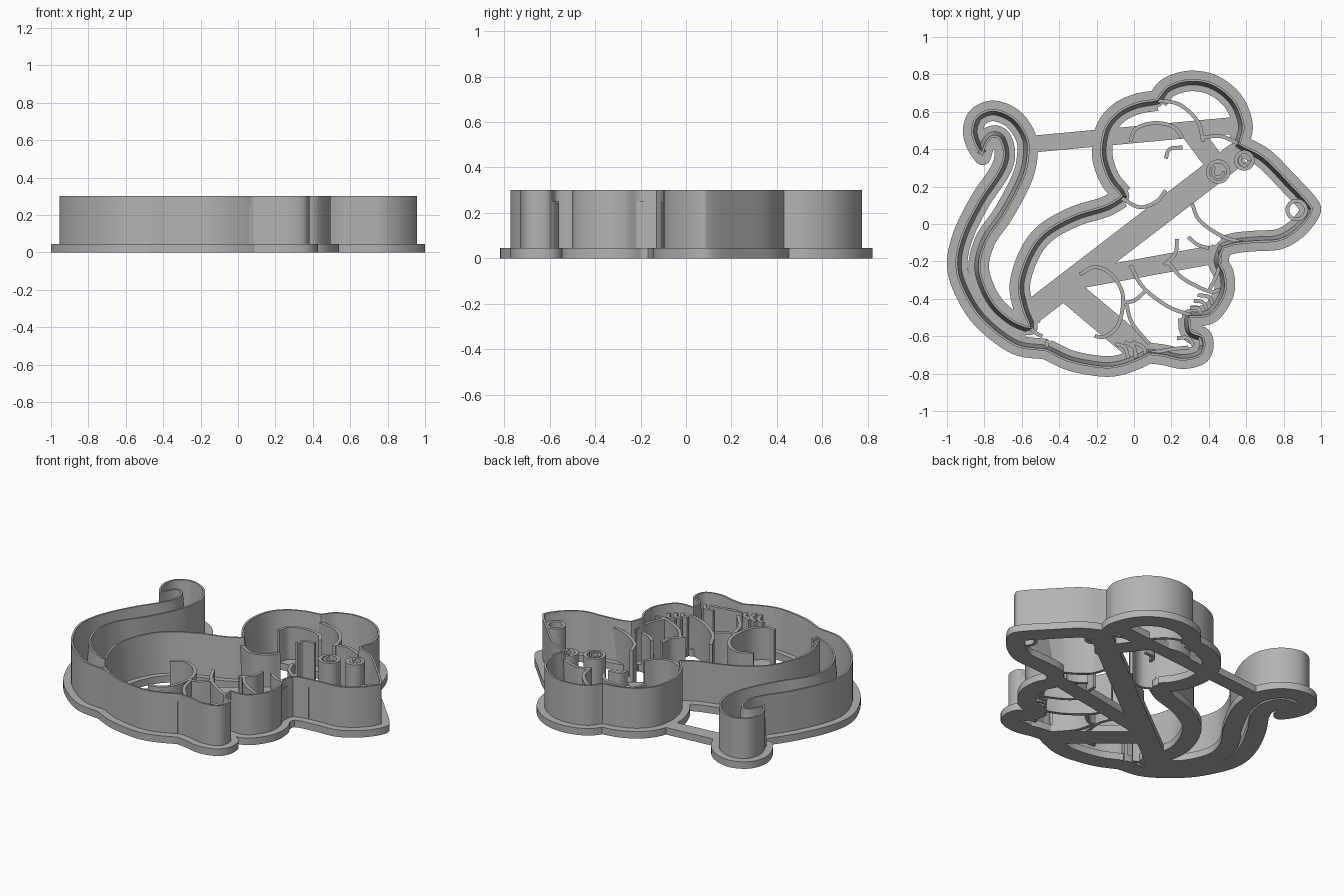
import bpy
import bmesh
import math
from mathutils import Vector

cube = bpy.data.objects.get("Cube")
if cube:
    bpy.data.objects.remove(cube)

RIM, DETAIL, BASE = 0.3, 0.25, 0.045   # heights of the wall, the inner lines and the flange

grey = bpy.data.materials.new("plain grey")
grey.use_nodes = True
grey.diffuse_color = (0.45, 0.45, 0.45, 1)
grey.node_tree.nodes["Principled BSDF"].inputs["Base Color"].default_value = grey.diffuse_color


def smooth_path(points, steps=6):
    """Catmull-Rom path through points given in hundredths of a unit."""
    p = [Vector(q) / 100 for q in points]
    p = [2 * p[0] - p[1]] + p + [2 * p[-1] - p[-2]]
    path = []
    for a, b, c, d in zip(p, p[1:], p[2:], p[3:]):
        for i in range(steps):
            t = i / steps
            path.append(b + ((c - a) * t + (2 * a - 5 * b + 4 * c - d) * t * t
                             + (3 * b - a - 3 * c + d) * t ** 3) / 2)
    return path + [p[-2]]


def sweep(bm, path, section, closed=False):
    """Sweep a section of (offset to the right, height) along a flat path."""
    n = len(path)
    rings = []
    for i, point in enumerate(path):
        before = path[i - 1] if closed or i else path[0]
        after = path[(i + 1) % n] if closed or i < n - 1 else path[-1]
        t = after - before
        if closed:
            t = (point - before).normalized() + (after - point).normalized()
        t.normalize()
        right = Vector((t.y, -t.x))
        rings.append([bm.verts.new((*(point + right * o), z)) for o, z in section])
    for i in range(n if closed else n - 1):
        a, b = rings[i], rings[(i + 1) % n]
        for j in range(len(section)):
            k = (j + 1) % len(section)
            bm.faces.new((a[j], a[k], b[k], b[j]))
    if not closed:
        bm.faces.new(rings[0])
        bm.faces.new(rings[-1][::-1])


def strip(left, right, height):
    return [(-left, 0), (right, 0), (right, height), (-left, height)]


def disc(bm, centre, radius, height):
    new = bmesh.ops.create_cone(bm, cap_ends=True, segments=24, radius1=radius,
                                radius2=radius, depth=height)
    bmesh.ops.translate(bm, verts=new["verts"], vec=(*centre, height / 2))


def finish(bm, name):
    bmesh.ops.recalc_face_normals(bm, faces=bm.faces)
    mesh = bpy.data.meshes.new(name)
    bm.to_mesh(mesh)
    bm.free()
    mesh.materials.append(grey)
    obj = bpy.data.objects.new(name, mesh)
    bpy.context.collection.objects.link(obj)
    bpy.ops.object.select_all(action="DESELECT")
    obj.select_set(True)
    bpy.context.view_layer.objects.active = obj
    bpy.ops.object.shade_smooth_by_angle(angle=math.radians(35))


def line_work(name, strokes):
    bm = bmesh.new()
    for points in strokes:
        sweep(bm, smooth_path(points), strip(0.01, 0.01, DETAIL))
    finish(bm, name)


# Outline, clockwise, split at its corners
tail_back = [(-47, -68), (-64, -65), (-82, -51), (-92, -35), (-95.5, -21), (-92, -5), (-83, 13),
             (-73, 28), (-70, 37), (-72, 45), (-76, 46), (-79, 42), (-81, 36)]
tail_curl = [(-81, 36), (-85, 42), (-87, 50), (-84, 58), (-75, 61.5), (-64, 57), (-57, 47),
             (-56, 37), (-59, 24), (-69, 5), (-78, -8), (-82, -21), (-80, -32), (-74, -43),
             (-65, -51), (-56, -55)]
back = [(-56, -55), (-60, -45), (-62, -32), (-57, -16), (-48, -4), (-32, 5), (-16, 10), (-7, 15)]
head = [(-7, 15), (-14, 24), (-18, 37), (-16, 51), (-9, 60), (1, 65), (12, 67)]
ear = [(12, 67), (18, 74), (30, 77.5), (43, 75), (54, 66), (59, 53), (57, 43)]
snout = [(57, 43), (70, 36), (83, 23), (94, 11), (95, 6), (88, -3), (78, -9), (66, -10),
         (55, -11), (48, -13)]
arm = [(48, -13), (46, -20), (49, -27), (49, -37), (43, -47), (37, -50), (30, -50)]
far_foot = [(30, -50), (31, -57), (37, -60), (38, -66), (35, -71), (26, -73), (16, -71), (8, -70)]
belly = [(8, -70), (2, -73), (-8, -76.5), (-18, -77), (-34, -74), (-47, -68)]
parts = [tail_back, tail_curl, back, head, ear, snout, arm, far_foot, belly]

# Tall cutting wall, upright outside and tapering inside
bm = bmesh.new()
loop = [p for part in parts for p in smooth_path(part)[:-1]]
sweep(bm, loop, [(0, 0), (0.035, 0), (0.012, RIM), (0, RIM)], closed=True)
finish(bm, "outer_wall")

# Low flange along both sides of the wall
bm = bmesh.new()
for part in parts:
    sweep(bm, smooth_path(part), strip(0.045, 0.065, BASE))
    disc(bm, Vector(part[0]) / 100, 0.045, BASE)
finish(bm, "base_flange")

# Straight braces that carry the inner lines
for name, start, end, width in [
        ("long_brace", (-56, -48), (56, 38), 0.13),
        ("tail_brace", (-62, 42), (57, 53), 0.09),
        ("arm_brace", (-32, -30), (50, -15), 0.1),
        ("foot_brace", (-38, -33), (6, -70), 0.14),
        ("ear_brace", (31, 49), (46, 29), 0.11)]:
    bm = bmesh.new()
    sweep(bm, [Vector(start) / 100, Vector(end) / 100], strip(width / 2, width / 2, BASE))
    finish(bm, name)

# Inner lines
line_work("ear_lines", [
    [(12, 66), (24, 64), (34, 55), (37, 44)],
    [(-2, 44), (1, 51), (11, 54), (21, 52), (26, 46)],
    [(17, 35), (19, 40), (26, 41)],
    [(36, 46), (46, 47), (56, 43)]])
line_work("cheek_lines", [
    [(-7, 14), (3, 9), (12, 12), (17, 18)],
    [(31, 11), (35, 2), (46, -6), (58, -10)]])
line_work("arm_lines", [
    [(29, -7), (34, -11), (40, -13)],
    [(23, -8), (22, -16), (16, -22)],
    [(-2, -22), (5, -34), (18, -44), (31, -49)],
    [(18, -20), (26, -29), (40, -36), (46, -35)],
    [(46, -14), (45, -25), (40, -36)]])
line_work("finger_lines", [
    [(32, -41), (37, -42), (39, -46)],
    [(34, -38), (40, -39), (42, -43)],
    [(30, -45), (34, -45), (36, -48)]])
line_work("leg_lines", [
    [(-29, -27), (-21, -23), (-12, -27), (-6, -38), (-8, -53), (-15, -60), (-21, -60)],
    [(-6, -42), (0, -41), (6, -36)],
    [(-4, -43), (-1, -53), (8, -64)],
    [(-56, -55), (-53, -58), (-49, -60)],
    [(-46, -62), (-47, -66)]])
line_work("toe_lines", [
    [(-10, -64), (-5, -66), (-3, -72)],
    [(-5, -63), (0, -66), (1, -72)],
    [(-1, -63), (5, -66), (6, -71)],
    [(8, -69), (20, -67), (29, -66)],
    [(23, -61), (29, -61), (32, -65)],
    [(31, -57), (35, -60), (36, -65)]])

# Round eyes with a curled pupil, and a ring nose
for name, x, y, radius in [("right_eye", 45, 28, 0.065), ("left_eye", 59, 34, 0.055),
                           ("nose", 87, 7.5, 0.06)]:
    bm = bmesh.new()
    centre = Vector((x, y)) / 100

    def arc(r, turn, count):
        return [centre + Vector((r * math.cos(turn * i / count), r * math.sin(turn * i / count)))
                for i in range(count)]

    sweep(bm, arc(radius - 0.01, math.tau, 32), strip(0.01, 0.01, DETAIL), closed=True)
    if name != "nose":
        sweep(bm, arc(radius * 0.45, -math.pi * 1.4, 16), strip(0.008, 0.008, DETAIL))
    finish(bm, name)
